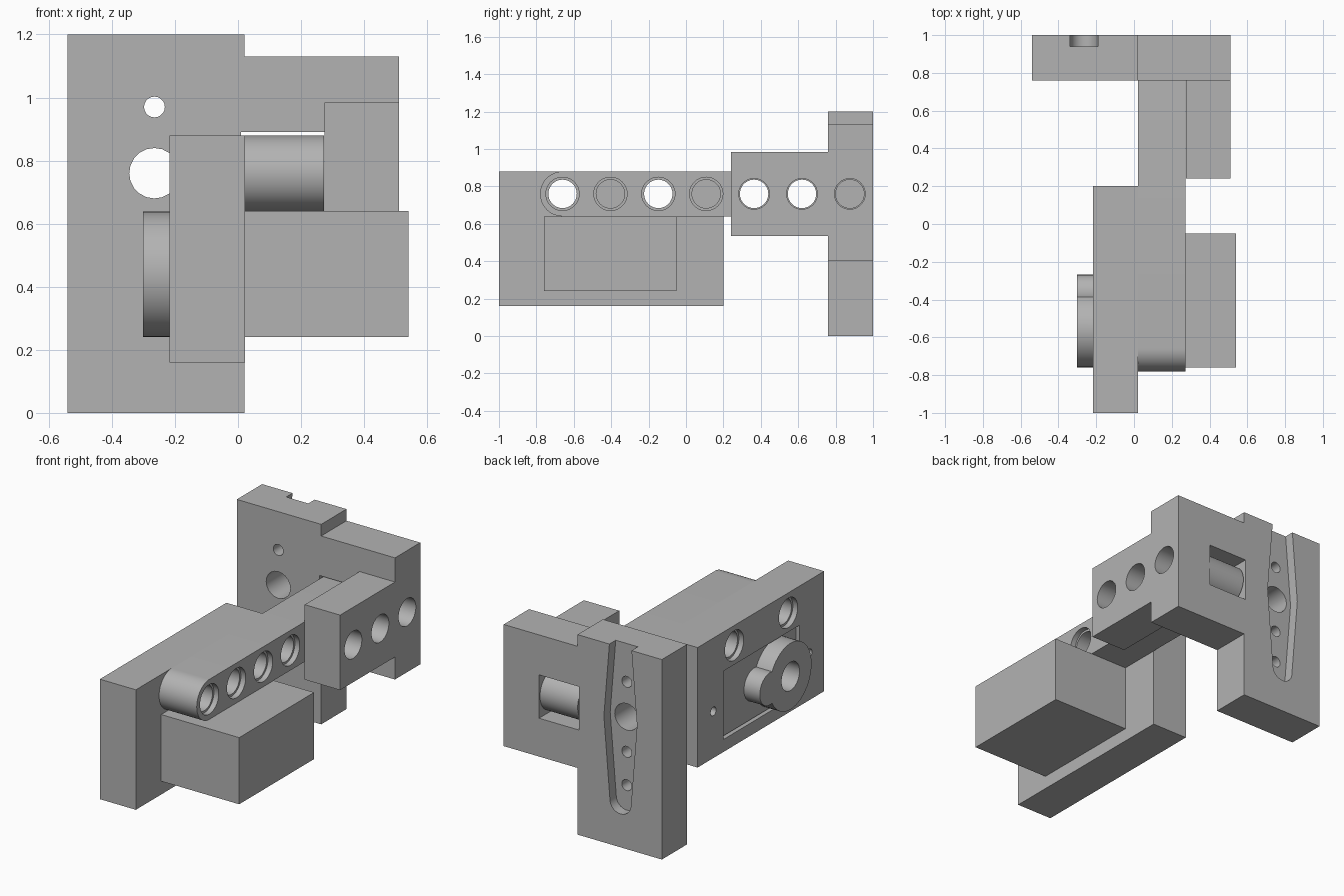
import bpy
import bmesh
from math import cos, sin, pi, radians

cube = bpy.data.objects.get("Cube")
if cube:
    bpy.data.objects.remove(cube, do_unlink=True)

GREY = (0.45, 0.45, 0.45, 1)
mat = bpy.data.materials.new("light grey")
mat.use_nodes = True
mat.diffuse_color = GREY
mat.node_tree.nodes["Principled BSDF"].inputs["Base Color"].default_value = GREY


def arc(u, v, r, start=0, end=360, steps=40):
    """Points along an arc; a full turn drops the repeated end point."""
    count = steps if end - start == 360 else steps + 1
    angles = [radians(start + (end - start) * i / steps) for i in range(count)]
    return [(u + r * cos(a), v + r * sin(a)) for a in angles]


def rect(u0, u1, v0, v1):
    return [(u0, v0), (u1, v0), (u1, v1), (u0, v1)]


def prism(name, outline, axis, lo, hi):
    """Extrude an outline along x (outline in y, z) or along y (outline in x, z)."""
    def place(p, d):
        return (d, p[0], p[1]) if axis == "x" else (p[0], d, p[1])
    bm = bmesh.new()
    ends = [[bm.verts.new(place(p, d)) for p in outline] for d in (lo, hi)]
    for ring in ends:
        bm.faces.new(ring)
    n = len(outline)
    for i in range(n):
        j = (i + 1) % n
        bm.faces.new((ends[0][i], ends[0][j], ends[1][j], ends[1][i]))
    bmesh.ops.recalc_face_normals(bm, faces=bm.faces)
    mesh = bpy.data.meshes.new(name)
    bm.to_mesh(mesh)
    bm.free()
    mesh.materials.append(mat)
    obj = bpy.data.objects.new(name, mesh)
    bpy.context.collection.objects.link(obj)
    return obj


def combine(obj, outline, axis, lo, hi, operation="DIFFERENCE"):
    """Cut an extruded outline from a part, or join it on."""
    tool = prism("cutter", outline, axis, lo, hi)
    tool.hide_render = True
    mod = obj.modifiers.new("combine", "BOOLEAN")
    mod.operation = operation
    mod.solver = "EXACT"
    mod.object = tool
    graph = bpy.context.evaluated_depsgraph_get()
    mesh = bpy.data.meshes.new_from_object(obj.evaluated_get(graph))
    obj.modifiers.clear()
    obj.data = mesh
    bpy.data.objects.remove(tool, do_unlink=True)


PIN_Z = 0.76
PIN_Y = [-0.66 + 0.256 * i for i in range(7)]
HORN_X = -0.265

# Rear bracket: upright plate with a side wing and a forward block
bracket = prism("rear_bracket", [(-0.54, 0), (0.02, 0), (0.02, 0.4), (0.51, 0.4),
                                 (0.51, 1.13), (0.02, 1.13), (0.02, 1.2), (-0.54, 1.2)],
                "y", 0.76, 1)
combine(bracket, rect(0.24, 0.8, 0.535, 0.985), "x", 0.275, 0.51, "UNION")
combine(bracket, rect(0.01, 0.275, 0.63, 0.89), "y", 0.7, 1.1)
for y in PIN_Y[4:]:
    combine(bracket, arc(y, PIN_Z, 0.082), "x", 0.2, 0.6)

# Tapered recess in the back with its holes
horn = [(HORN_X - 0.11, PIN_Z)] + arc(HORN_X, 0.27, 0.07, 180, 360, 20)
horn += [(HORN_X + 0.11, PIN_Z), (HORN_X + 0.065, 1.3), (HORN_X - 0.065, 1.3)]
combine(bracket, horn, "y", 0.94, 1.1)
combine(bracket, arc(HORN_X, PIN_Z, 0.08, steps=20), "y", 0.7, 1.1)
for z in (0.35, 0.55, 0.97):
    combine(bracket, arc(HORN_X, z, 0.033, steps=20), "y", 0.7, 1.1)

# Beam with round ends and counterbored pin holes
beam = prism("beam", arc(PIN_Y[0], PIN_Z, 0.12, 90, 270, 24)
             + arc(PIN_Y[-1], PIN_Z, 0.12, -90, 90, 24), "x", 0.022, 0.272)
for y in PIN_Y:
    combine(beam, arc(y, PIN_Z, 0.076), "x", -0.1, 0.4)
    combine(beam, arc(y, PIN_Z, 0.089), "x", 0.24, 0.4)
    combine(beam, arc(y, PIN_Z, 0.089), "x", -0.1, 0.054)

# Front mounting plate with motor pocket, pin holes and screw holes
plate = prism("mounting_plate", rect(-1, 0.2, 0.16, 0.88), "x", -0.217, 0.022)
combine(plate, rect(-0.765, -0.045, 0.235, 0.645), "x", -0.3, -0.1)
for y in (PIN_Y[0], PIN_Y[2]):
    combine(plate, arc(y, PIN_Z, 0.076), "x", -0.4, 0.2)
    combine(plate, arc(y, PIN_Z, 0.089), "x", -0.4, -0.185)
for y in (-0.86, 0.05):
    combine(plate, arc(y, 0.44, 0.026, steps=20), "x", -0.4, -0.08)

# Motor body with round gear housing and shaft hole
motor = prism("motor", rect(-0.76, -0.05, 0.24, 0.64), "x", -0.197, 0.54)
combine(motor, arc(-0.56, 0.44, 0.199, steps=48), "x", -0.25, -0.15, "UNION")
combine(motor, arc(-0.56, 0.44, 0.199, steps=48), "x", -0.302, -0.15, "UNION")
combine(motor, arc(-0.365, 0.44, 0.097, steps=32), "x", -0.302, -0.15, "UNION")
combine(motor, arc(-0.56, 0.44, 0.085), "x", -0.4, -0.15)

# Smooth the round walls, keep the edges sharp
for obj in (bracket, beam, plate, motor):
    bpy.ops.object.select_all(action="DESELECT")
    obj.select_set(True)
    bpy.context.view_layer.objects.active = obj
    bpy.ops.object.shade_smooth_by_angle(angle=radians(30))
